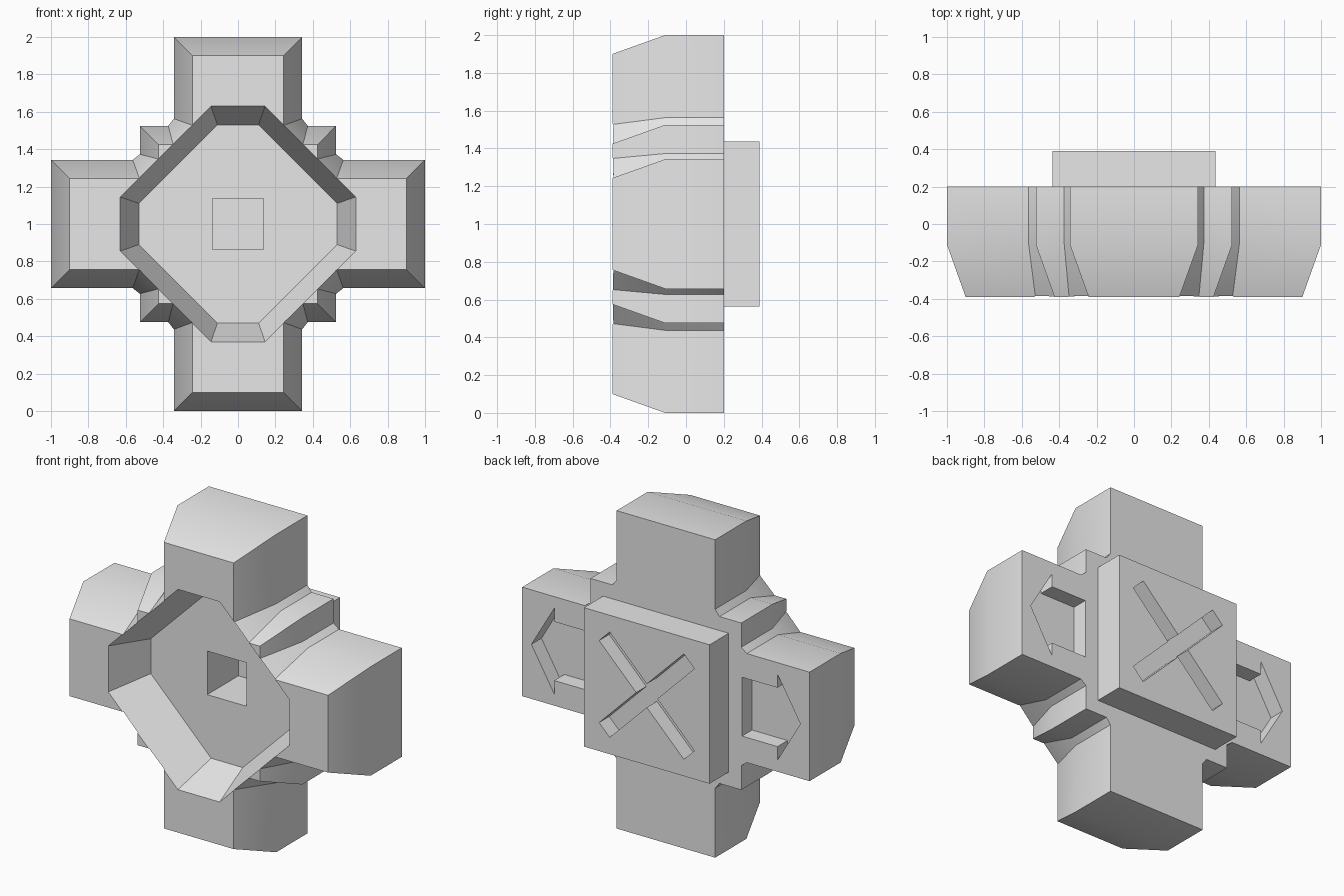
import bpy
import bmesh
import math

cube = bpy.data.objects.get("Cube")
if cube:
    bpy.data.objects.remove(cube, do_unlink=True)

CENTRE = 1.0                         # height of the middle of the cross
FRONT, SHOULDER, BACK, PLATE_BACK = -0.39, -0.11, 0.2, 0.39

grey = bpy.data.materials.new("plain grey")
grey.use_nodes = True
grey.diffuse_color = (0.8, 0.8, 0.8, 1)
grey.node_tree.nodes["Principled BSDF"].inputs["Base Color"].default_value = (0.8, 0.8, 0.8, 1)


def four_way(quarter):
    """Mirror a quarter outline, running from top to right, into a closed loop."""
    back = quarter[::-1]
    return (quarter + [(x, -z) for x, z in back]
            + [(-x, -z) for x, z in quarter] + [(-x, z) for x, z in back])


def loft(name, sections):
    """Solid through matching outlines, each given as (y, [(x, z), ...])."""
    bm = bmesh.new()
    rings = [[bm.verts.new((x, y, z + CENTRE)) for x, z in pts] for y, pts in sections]
    n = len(rings[0])
    for a, b in zip(rings, rings[1:]):
        for i in range(n):
            j = (i + 1) % n
            bm.faces.new((a[i], a[j], b[j], b[i]))
    bm.faces.new(rings[0])
    bm.faces.new(rings[-1][::-1])
    bmesh.ops.recalc_face_normals(bm, faces=bm.faces)
    mesh = bpy.data.meshes.new(name)
    bm.to_mesh(mesh)
    bm.free()
    mesh.materials.append(grey)
    obj = bpy.data.objects.new(name, mesh)
    bpy.context.collection.objects.link(obj)
    return obj


def select(obj):
    bpy.ops.object.select_all(action='DESELECT')
    obj.select_set(True)
    bpy.context.view_layer.objects.active = obj


def carve(obj, cutter):
    """Subtract the cutter from the object and discard it."""
    cutter.hide_render = True
    mod = obj.modifiers.new("carve", 'BOOLEAN')
    mod.operation = 'DIFFERENCE'
    mod.solver = 'EXACT'
    mod.object = cutter
    select(obj)
    bpy.ops.object.modifier_apply(modifier=mod.name)
    bpy.data.objects.remove(cutter, do_unlink=True)


def octagon(flat, corner):
    return four_way([(corner, flat), (flat, corner)])


def rectangle(w, h):
    return [(-w, -h), (w, -h), (w, h), (-w, h)]


# Cross body with stepped inner corners and tapered front edges
wide = four_way([(0.343, 1), (0.343, 0.563), (0.373, 0.525), (0.525, 0.525),
                 (0.525, 0.373), (0.563, 0.343), (1, 0.343)])
narrow = four_way([(0.243, 0.9), (0.243, 0.527), (0.347, 0.425), (0.425, 0.425),
                   (0.425, 0.347), (0.527, 0.243), (0.9, 0.243)])
body = loft("cross_body", [(BACK, wide), (SHOULDER, wide), (FRONT, narrow)])

# Octagonal basin in the front, its sloped walls carried past the surface
slope = 0.1 / (SHOULDER - FRONT)
over = 0.1
carve(body, loft("basin_cutter", [
    (FRONT - over, octagon(0.63 + over * slope, 0.145 + over * slope * 0.35)),
    (SHOULDER, octagon(0.53, 0.11))]))

# Square socket through the basin floor
carve(body, loft("socket_cutter", [(-0.2, rectangle(0.137, 0.137)),
                                   (0.3, rectangle(0.137, 0.137))]))

# Outward arrows sunk into the back of the side arms
arrow = [(0.53, 0.185), (0.777, 0.185), (0.777, 0.27), (0.936, 0),
         (0.777, -0.27), (0.777, -0.185), (0.53, -0.185)]
for side in (1, -1):
    pts = [(side * x, z) for x, z in arrow]
    carve(body, loft("arrow_cutter", [(BACK - 0.1, pts), (BACK + 0.1, pts)]))

# Back plate with a diagonal cross groove
square = rectangle(0.437, 0.437)
plate = loft("back_plate", [(BACK, square), (PLATE_BACK, square)])
for side in (1, -1):
    c, s = math.cos(math.pi / 4), side * math.sin(math.pi / 4)
    pts = [(c * x - s * z, s * x + c * z) for x, z in rectangle(0.417, 0.052)]
    carve(plate, loft("groove_cutter", [(PLATE_BACK - 0.1, pts), (PLATE_BACK + 0.1, pts)]))

for part in (body, plate):
    select(part)
    bpy.ops.object.shade_smooth_by_angle(angle=math.radians(30))
